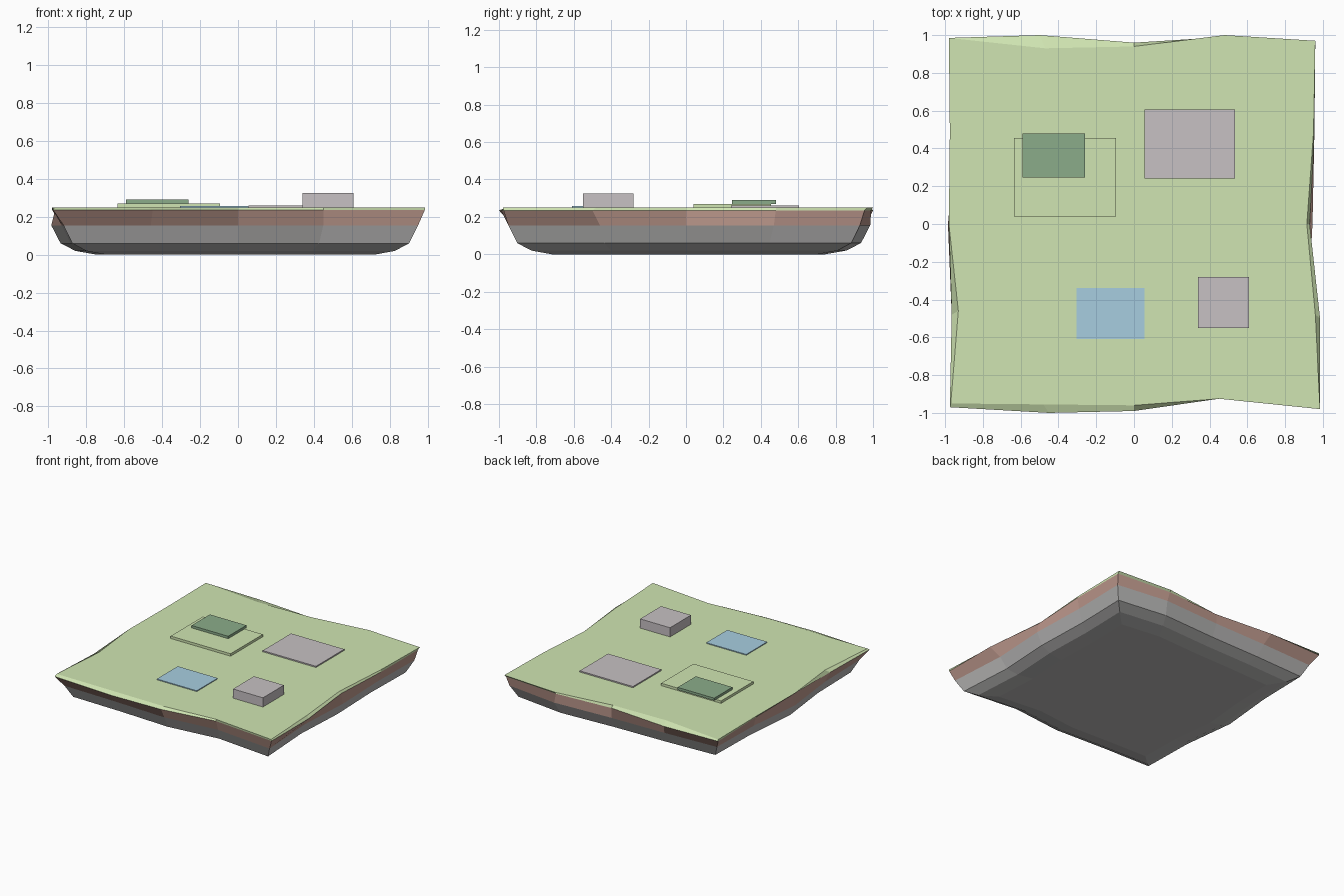
import bpy, bmesh

if "Cube" in bpy.data.objects:
    bpy.data.objects.remove(bpy.data.objects["Cube"])


def material(name, r, g, b):
    def lin(v):
        v /= 255
        return v / 12.92 if v <= 0.04045 else ((v + 0.055) / 1.055) ** 2.4
    m = bpy.data.materials.new(name)
    m.diffuse_color = (lin(r), lin(g), lin(b), 1)
    m.use_nodes = True
    m.node_tree.nodes["Principled BSDF"].inputs["Base Color"].default_value = m.diffuse_color
    return m


GRASS = material("grass_green", 208, 229, 178)
SOIL = material("soil_brown", 192, 155, 143)
ROCK = material("rock_grey", 189, 188, 187)
SHRUB = material("shrub_green", 139, 172, 138)
WATER = material("water_blue", 167, 206, 224)
STONE = material("stone_mauve", 199, 193, 195)


def finish(name, bm, mats):
    bmesh.ops.recalc_face_normals(bm, faces=bm.faces)
    me = bpy.data.meshes.new(name)
    bm.to_mesh(me)
    bm.free()
    for m in mats:
        me.materials.append(m)
    ob = bpy.data.objects.new(name, me)
    bpy.context.collection.objects.link(ob)
    return ob


def loft(name, rings, mat, top=False, bottom=False):
    """Skin a stack of (outline, scale, z) rings, optionally capped."""
    bm = bmesh.new()
    loops = [[bm.verts.new((x * s, y * s, z)) for x, y in pts] for pts, s, z in rings]
    for a, b in zip(loops, loops[1:]):
        for i in range(len(a)):
            j = (i + 1) % len(a)
            bm.faces.new((a[i], a[j], b[j], b[i]))
    if top:
        bm.faces.new(loops[0])
    if bottom:
        bm.faces.new(loops[-1])
    return finish(name, bm, [mat])


def box(name, x0, x1, y0, y1, z0, z1, mat):
    bm = bmesh.new()
    bmesh.ops.create_cube(bm, size=1)
    for v in bm.verts:
        v.co.x = x1 if v.co.x > 0 else x0
        v.co.y = y1 if v.co.y > 0 else y0
        v.co.z = z1 if v.co.z > 0 else z0
    return finish(name, bm, [mat])


# Irregular square outlines, four segments per side, clockwise from back left
turf_top = [(-.98, .985), (-.47, .93), (0, .94), (.48, 1), (.96, .97), (.95, .48),
            (.915, 0), (.96, -.48), (.985, -.98), (.45, -.925), (0, -.96), (-.48, -.955),
            (-.97, -.95), (-.93, -.46), (-.98, 0), (-.975, .49)]
turf_base = [(-.98, .985), (-.5, 1), (0, .96), (.48, .99), (.955, .955), (.955, .48),
             (.93, 0), (.985, -.5), (.985, -.975), (.45, -.925), (0, -.99), (-.45, -1),
             (-.975, -.97), (-.965, -.48), (-.96, 0), (-.965, .48)]
cliff = [(-.93, .93), (-.47, .95), (0, .96), (.5, .985), (.94, .93), (.93, .47),
         (.945, 0), (.92, -.46), (.95, -.95), (.45, -.9), (0, -.95), (-.46, -.93),
         (-.92, -.92), (-.93, -.46), (-.985, 0), (-.94, .47)]

# Ground slab in layers
loft("grass_layer", [(turf_top, 1, .25), (turf_base, 1, .235)], GRASS, top=True)
loft("soil_layer", [(turf_base, 1, .235), (cliff, 1, .155)], SOIL)
loft("rock_layer", [(cliff, 1, .155), (cliff, .95, .06), (cliff, .87, .02),
                    (cliff, .755, 0)], ROCK, bottom=True)

# Features on the grass
box("raised_lawn", -.635, -.095, .04, .455, .245, .27, GRASS)
box("shrub_bed", -.59, -.26, .245, .48, .27, .29, SHRUB)
box("paved_patio", .055, .535, .24, .605, .245, .26, STONE)
box("pond", -.305, .055, -.61, -.34, .245, .257, WATER)
box("stone_block", .34, .61, -.55, -.28, .245, .325, STONE)
